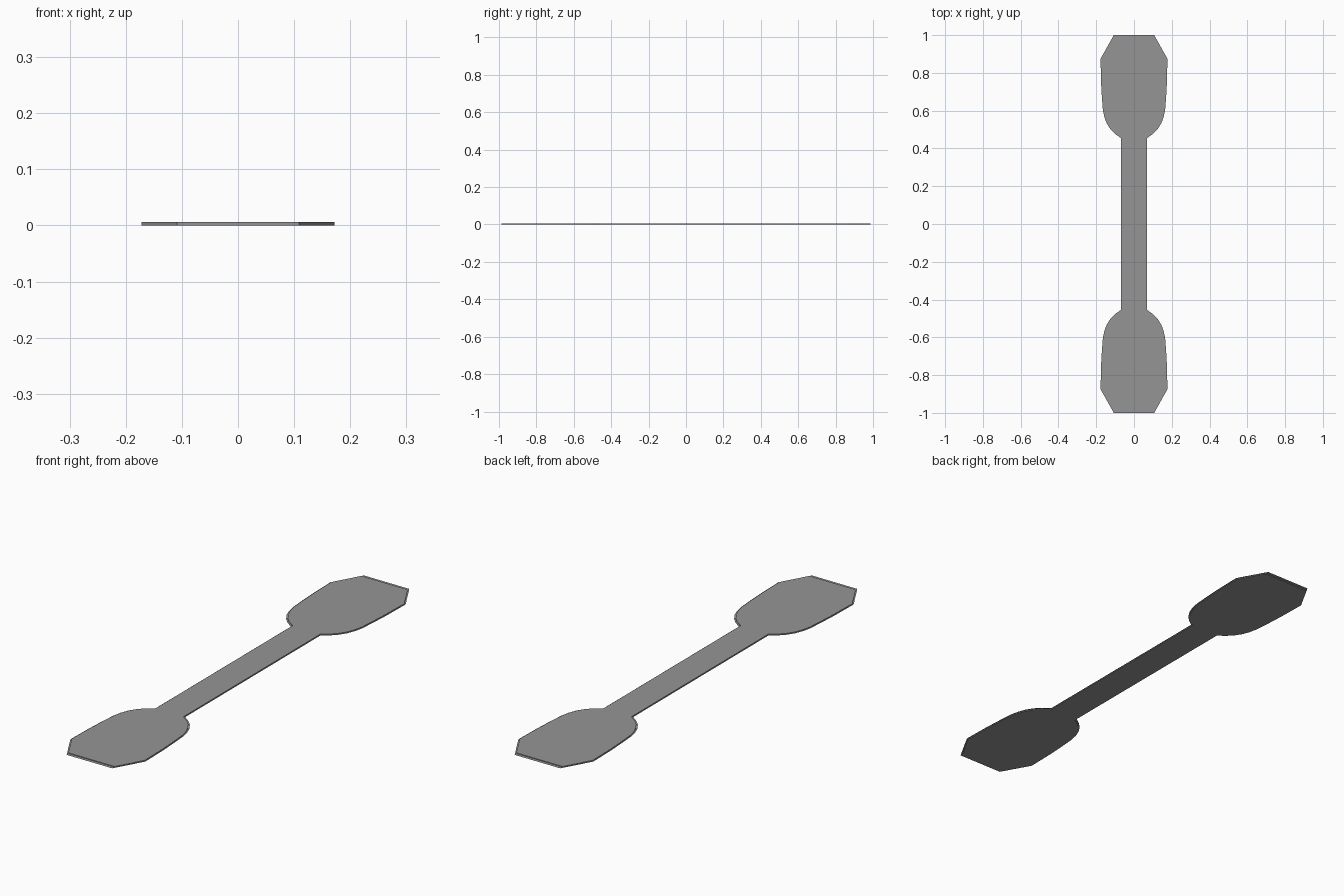
import bpy
import bmesh

if "Cube" in bpy.data.objects:
    bpy.data.objects.remove(bpy.data.objects["Cube"])

THICKNESS = 0.006

grey = bpy.data.materials.new("dark_grey")
grey.diffuse_color = (0.3, 0.3, 0.3, 1)
grey.use_nodes = True
grey.node_tree.nodes["Principled BSDF"].inputs["Base Color"].default_value = grey.diffuse_color

# One quarter of each outline: shaft, rounded shoulder, clipped end
rim = [(0.070, 0.0), (0.070, 0.455), (0.099, 0.476), (0.124, 0.501),
       (0.144, 0.532), (0.157, 0.566), (0.165, 0.605), (0.170, 0.67),
       (0.1745, 0.75), (0.177, 0.875), (0.107, 1.0)]
core = [(0.066, 0.0), (0.066, 0.462), (0.096, 0.482), (0.120, 0.506),
        (0.139, 0.536), (0.152, 0.568), (0.160, 0.605), (0.165, 0.67),
        (0.1695, 0.75), (0.172, 0.873), (0.109, 0.986)]


def plate(name, quarter, z, thickness):
    """Mirror a quarter outline to a full one, fill it, optionally thicken it."""
    half = [(x, -y) for x, y in reversed(quarter[1:])] + quarter
    outline = half + [(-x, -y) for x, y in half]
    bm = bmesh.new()
    face = bm.faces.new([bm.verts.new((x, y, z)) for x, y in outline])
    if thickness:
        result = bmesh.ops.extrude_face_region(bm, geom=[face], use_keep_orig=True)
        top = [v for v in result["geom"] if isinstance(v, bmesh.types.BMVert)]
        bmesh.ops.translate(bm, verts=top, vec=(0, 0, thickness))
        bmesh.ops.recalc_face_normals(bm, faces=bm.faces)
    mesh = bpy.data.meshes.new(name)
    bm.to_mesh(mesh)
    bm.free()
    mesh.materials.append(grey)
    obj = bpy.data.objects.new(name, mesh)
    bpy.context.collection.objects.link(obj)


# Solid plate with a thin flat lip around its mid height
plate("plate_core", core, 0, THICKNESS)
plate("plate_lip", rim, THICKNESS / 2, 0)
